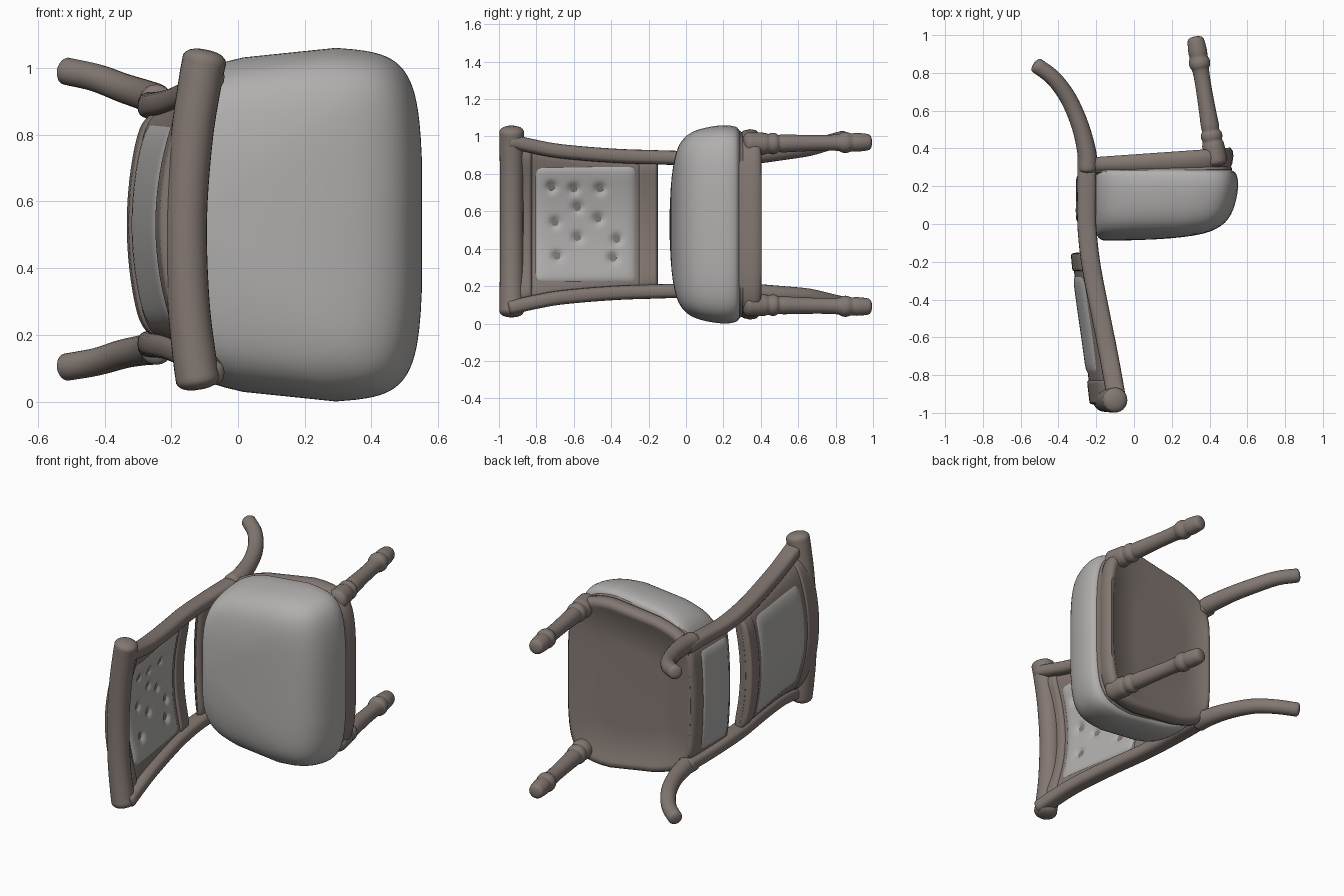
import bpy, bmesh, math
from mathutils import Vector

if "Cube" in bpy.data.objects:
    bpy.data.objects.remove(bpy.data.objects["Cube"])

# The chair lies on its side: z is its width, -y its upward direction, +x its front.
ZC = 0.53


def material(name, rgb):
    m = bpy.data.materials.new(name)
    m.diffuse_color = (*rgb, 1)
    m.use_nodes = True
    m.node_tree.nodes["Principled BSDF"].inputs["Base Color"].default_value = m.diffuse_color
    return m


WOOD = material("wood", (0.23, 0.19, 0.17))
CLOTH = material("cloth", (0.44, 0.43, 0.42))


def loft(name, loops, mat):
    """Skin a stack of equal closed loops and cap both ends."""
    bm = bmesh.new()
    rows = [[bm.verts.new(p) for p in lp] for lp in loops]
    n = len(rows[0])
    for a, b in zip(rows, rows[1:]):
        for i in range(n):
            bm.faces.new((a[i], a[(i + 1) % n], b[(i + 1) % n], b[i]))
    bm.faces.new(rows[0])
    bm.faces.new(rows[-1])
    bmesh.ops.recalc_face_normals(bm, faces=bm.faces)
    me = bpy.data.meshes.new(name)
    bm.to_mesh(me)
    bm.free()
    ob = bpy.data.objects.new(name, me)
    bpy.context.collection.objects.link(ob)
    me.materials.append(mat)
    bpy.context.view_layer.objects.active = ob
    ob.select_set(True)
    bpy.ops.object.shade_smooth_by_angle(angle=math.radians(50))
    ob.select_set(False)
    return ob


def smooth(keys, steps=5):
    """Catmull-Rom through key tuples."""
    k = [Vector(p) for p in keys]
    k = [2 * k[0] - k[1]] + k + [2 * k[-1] - k[-2]]
    out = []
    for a, b, c, d in zip(k, k[1:], k[2:], k[3:]):
        for s in range(steps):
            t = s / steps
            out.append(0.5 * (2 * b + (c - a) * t + (2 * a - 5 * b + 4 * c - d) * t * t
                              + (3 * b - a - 3 * c + d) * t ** 3))
    return out + [k[-2]]


def power_circle(a, n):
    c, d = math.cos(a), math.sin(a)
    return math.copysign(abs(c) ** (2 / n), c), math.copysign(abs(d) ** (2 / n), d)


def tube(name, keys, mat, ref=(0, 0, 1), sides=20, steps=5, power=2):
    """Keys are (x, y, z, radius across ref, radius along ref); ends are domed."""
    pts = smooth(keys, steps)
    loops = []
    for i, p in enumerate(pts):
        t = Vector((pts[min(i + 1, len(pts) - 1)] - pts[max(i - 1, 0)])[:3]).normalized()
        u = Vector(ref).cross(t).normalized()
        v = t.cross(u)
        ring = [power_circle(2 * math.pi * s / sides, power) for s in range(sides)]
        ring = [u * p[3] * c + v * p[4] * d for c, d in ring]
        o = Vector(p[:3])
        dome = [(.15, .92), (.29, .75), (.38, .5), (.42, .2)]
        if i == 0:
            loops += [[o - t * p[4] * k + q * f for q in ring] for k, f in dome[::-1]]
        loops.append([o + q for q in ring])
        if i == len(pts) - 1:
            loops += [[o + t * p[4] * k + q * f for q in ring] for k, f in dome]
    return loft(name, loops, mat)


def outline(x0, x1, wide, s, y, pivot, tilt=0.0, n=6.5, sides=80):
    """Rounded seat plan, narrower at the back, scaled by s about the pivot."""
    pts = []
    for i in range(sides):
        c, d = power_circle(2 * math.pi * (i + .5) / sides, n)
        x = (x0 + x1) / 2 + (x1 - x0) / 2 * c + .025 * (1 - d * d) * (c > 0) * c
        z = d * (wide - 0.10 * (max(0, 0.3 - x) / 0.53) ** 2 - .015 * max(0, x - .3) / .2)
        x = pivot + (x - pivot) * s
        pts.append((x, y + tilt * (x - 0.52), ZC + z * s))
    return pts


# Seat cushion and seat frame
keys = [(.95, .285), (.985, .265), (1, .21), (.985, .13), (.945, .05), (.87, -.01),
        (.73, -.052), (.47, -.077), (.15, -.087), (.02, -.088)]
loft("seat_cushion", [outline(-.22, .53, .53, k[0], k[1], -.15) for k in smooth(keys, 3)], CLOTH)
frame = [(.93, .26, 0), (.97, .275, 0), (.985, .29, .02), (.97, .305, .03), (.985, .32, .04),
         (1, .36, .07), (.99, .39, .07), (.96, .405, .07), (.91, .405, .07), (.88, .395, .07), (.5, .39, .07)]
loft("seat_frame", [outline(-.29, .505, .51, s, y, .1, t) for s, y, t in frame], WOOD)

# Back post path: (x, y, half spacing)
POST = smooth([(-.25, .36, .36), (-.25, .2, .36), (-.25, 0, .355), (-.23, -.2, .36),
               (-.193, -.4, .368), (-.133, -.7, .395), (-.09, -.94, .445)], 6)


def post_at(y):
    for a, b in zip(POST, POST[1:]):
        if b[1] <= y <= a[1]:
            return a.lerp(b, (a[1] - y) / (a[1] - b[1]))
    return POST[-1] if y < 0 else POST[0]


def bowed(y, w):
    """Centre surface of the curved backrest, w from -1 to 1 across the width."""
    bow = .045 + .06 * max(0, -y) if y < -.1 else .022
    return post_at(y)[0] - bow * (1 - w * w)


BUTTONS = [(-.72, .73), (-.6, .72), (-.46, .72), (-.7, .54), (-.47, .56),
           (-.58, .46), (-.69, .36), (-.37, .45), (-.39, .35), (-.58, .62)]


def slab(name, y0, y1, half, front, back, mat, buttons=(), ny=20, nz=32):
    """Bowed pad or board with rounded rims; half=0 spans the posts."""
    loops = []
    for j in range(ny + 1):
        v = math.sin((2 * j / ny - 1) * math.pi / 2)
        y = (y0 + y1) / 2 + v * (y1 - y0) / 2
        hw = post_at(y)[2]
        fr, bk = [], []
        for i in range(nz + 1):
            u = math.sin((2 * i / nz - 1) * math.pi / 2)
            w = u * (half / hw if half else .96)
            puff = max(.15, (1 - abs(u) ** 14) * (1 - abs(v) ** 14))
            x, z = bowed(y, w), ZC + w * hw
            dip = sum(.028 * math.exp(-((y - b[0]) ** 2 + (z - b[1]) ** 2) / .0006) for b in buttons)
            fr.append((x + front * puff - dip, y, z))
            bk.append((x - back * puff, y, z))
        loops.append(fr + bk[::-1])
    return loft(name, loops, mat)


# Backrest boards, rails and pads
slab("back_board", -.93, -.15, 0, .027, .036, WOOD)
slab("lower_back_rail", -.255, -.15, 0, .04, .044, WOOD)
slab("upper_inner_rail", -.96, -.82, 0, .045, .045, WOOD)
slab("back_front_pad", -.825, -.25, .325, .042, 0, CLOTH, BUTTONS, 56, 64)
slab("back_rear_pad", -.82, -.25, .325, 0, .046, CLOTH)
slab("lower_board", -.03, .35, 0, .03, .025, WOOD)
slab("lower_rear_pad", 0, .27, .32, 0, .035, CLOTH)

# Rolled top rail with rounded ends
rail = []
for w in (-1, -.85, -.5, 0, .5, .85, 1):
    r = .062 + .004 * w * w
    rail.append((-.11 - .045 * (1 - w * w) + .01 * w, -.932, .545 + w * .482, r, r))
tube("top_rail", rail, WOOD, ref=(0, 1, 0), sides=28)

# Paired posts and legs
REAR = [(-.245, .29, .37, .05), (-.25, .38, .375, .05), (-.285, .52, .39, .046),
        (-.345, .66, .41, .044), (-.425, .77, .44, .042), (-.515, .84, .46, .041)]
# Turned front leg: distance down, radius
TURNED = [(.33, .062), (.39, .06), (.42, .058), (.44, .052), (.46, .057), (.48, .055), (.495, .046),
          (.52, .048), (.6, .045), (.72, .042), (.81, .044), (.835, .054), (.86, .056),
          (.885, .048), (.91, .05), (.95, .047), (.975, .043)]
for side, s in (("left", -1), ("right", 1)):
    tube(side + "_back_post", [(p[0], p[1], ZC + s * p[2], .05, .038) for p in POST[::3]],
         WOOD, power=2.8)
    # The rear legs splay slightly less on the left
    tube(side + "_rear_leg", [(x, y, ZC + s * (h - (.06 * (y - .29) if s < 0 else 0)), r, r)
                              for x, y, h, r in REAR], WOOD)
    tube(side + "_front_leg",
         [(.425 - .165 * (y - .38), y, ZC + s * (.425 + .015 * y), r, r) for y, r in TURNED],
         WOOD, steps=3, sides=24)
